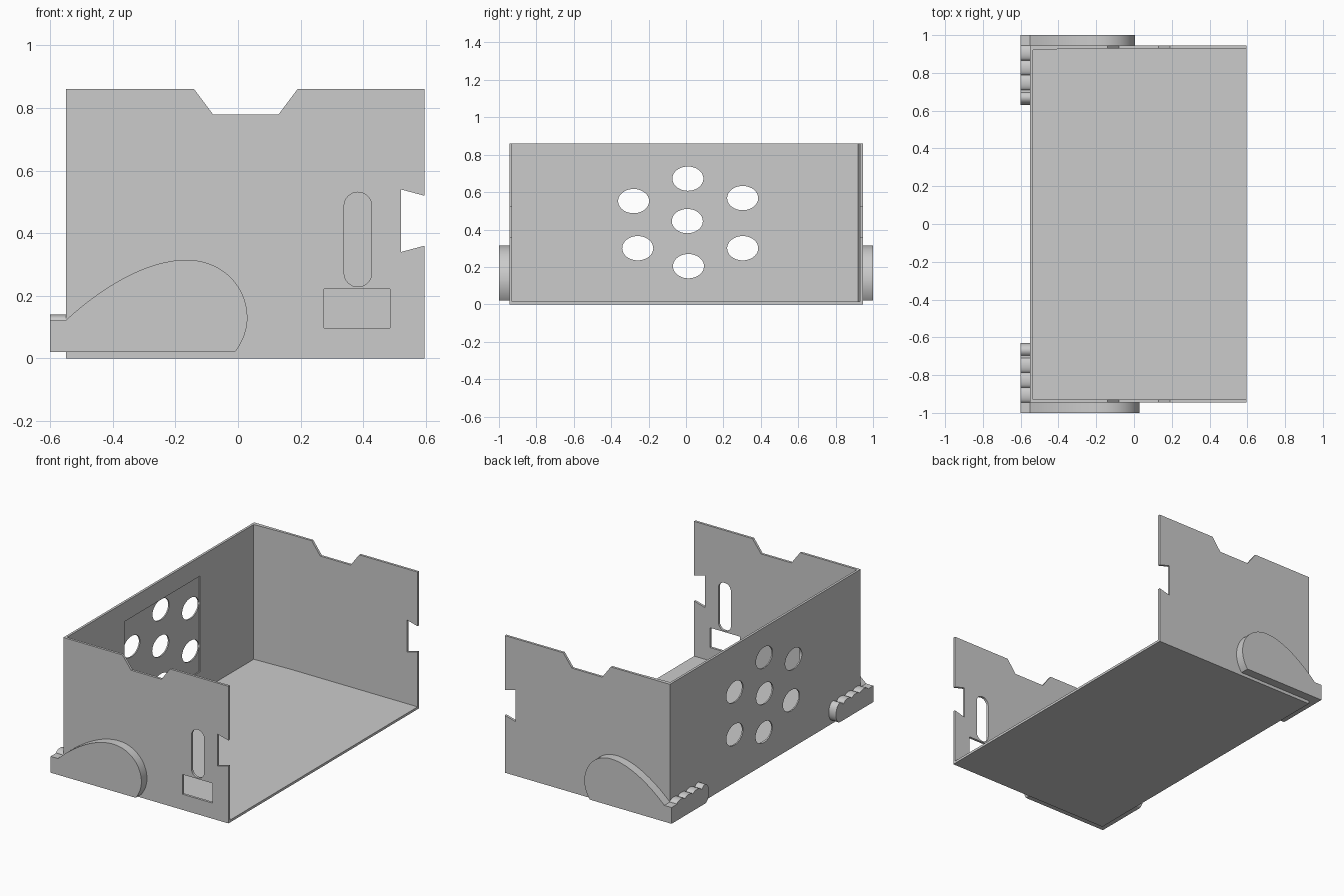
import bpy, bmesh
from math import sin, cos, pi, radians
from mathutils import Vector
from mathutils.geometry import interpolate_bezier

if "Cube" in bpy.data.objects:
    bpy.data.objects.remove(bpy.data.objects["Cube"], do_unlink=True)

grey = bpy.data.materials.new("plain_grey")
grey.use_nodes = True
grey.diffuse_color = (0.6, 0.6, 0.6, 1)
grey.node_tree.nodes["Principled BSDF"].inputs["Base Color"].default_value = (0.6, 0.6, 0.6, 1)

X0, X1, Y, H = -0.55, 0.595, 0.945, 0.86   # tray extents
T = 0.015                                  # sheet thickness
YI = Y - T


def prism(name, outline, axis, start, end):
    """Extrude a 2D outline along x, y or z."""
    place = {"x": lambda a, b: (start, a, b),
             "y": lambda a, b: (a, start, b),
             "z": lambda a, b: (a, b, start)}[axis]
    bm = bmesh.new()
    face = bm.faces.new([bm.verts.new(place(a, b)) for a, b in outline])
    moved = bmesh.ops.extrude_face_region(bm, geom=[face])["geom"]
    offset = Vector([end - start if c == axis else 0 for c in "xyz"])
    bmesh.ops.translate(bm, vec=offset,
                        verts=[v for v in moved if isinstance(v, bmesh.types.BMVert)])
    bmesh.ops.recalc_face_normals(bm, faces=bm.faces)
    mesh = bpy.data.meshes.new(name)
    bm.to_mesh(mesh)
    bm.free()
    mesh.materials.append(grey)
    obj = bpy.data.objects.new(name, mesh)
    bpy.context.collection.objects.link(obj)
    return obj


def rect(a0, a1, b0, b1):
    return [(a0, b0), (a1, b0), (a1, b1), (a0, b1)]


def arc(ca, cb, ra, rb, begin, stop, steps):
    angles = [radians(begin + (stop - begin) * i / steps) for i in range(steps + 1)]
    return [(ca + ra * cos(t), cb + rb * sin(t)) for t in angles]


def bezier(*points):
    curve = interpolate_bezier(*[Vector(p) for p in points], 20)
    return [(p.x, p.y) for p in curve]


def cut(obj, cutter):
    """Subtract the cutter and bake the result."""
    cutter.hide_render = True
    mod = obj.modifiers.new("cut", "BOOLEAN")
    mod.operation, mod.solver, mod.object = "DIFFERENCE", "EXACT", cutter
    graph = bpy.context.evaluated_depsgraph_get()
    baked = bpy.data.meshes.new_from_object(obj.evaluated_get(graph))
    obj.modifiers.clear()
    obj.data = baked
    bpy.data.objects.remove(cutter, do_unlink=True)


parts = []

# Floor
parts.append(prism("floor", rect(X0 + T, X1, -YI, YI), "z", 0, T))

# Long wall with a shallow inner recess and seven vent holes
long_wall = prism("vented_wall", rect(-YI, YI, 0, H), "x", X0, X0 + T)
cut(long_wall, prism("recess", rect(-0.36, 0.39, 0.14, 0.74), "x", X0 + 0.008, X0 + 0.1))
vents = [(-0.28, 0.552), (0.01, 0.672), (0.303, 0.568), (0.007, 0.445),
         (-0.258, 0.3), (0.303, 0.3), (0.013, 0.204)]
for y, z in vents:
    hole = arc(y, z, 0.083, 0.065, 0, 360, 40)[:-1]
    cut(long_wall, prism("vent", hole, "x", X0 - 0.1, X0 + 0.1))
parts.append(long_wall)

# End walls with a top notch and a side notch
wall_outline = [(X0, 0), (X1, 0), (X1, 0.36), (0.52, 0.34), (0.52, 0.54), (X1, 0.52),
                (X1, H), (0.19, H), (0.13, 0.78), (-0.08, 0.78), (-0.14, H), (X0, H)]
front_wall = prism("front_wall", wall_outline, "y", -Y, -YI)
back_wall = prism("back_wall", wall_outline, "y", Y, YI)

# Rounded slot and rectangular opening in the front wall only
slot = arc(0.383, 0.487, 0.044, 0.044, 0, 180, 16) + arc(0.383, 0.273, 0.044, 0.044, 180, 360, 16)
cut(front_wall, prism("slot", slot, "y", -Y - 0.1, -YI + 0.1))
cut(front_wall, prism("opening", rect(0.275, 0.485, 0.098, 0.222), "y", -Y - 0.1, -YI + 0.1))
parts += [front_wall, back_wall]

# Slim thickening inside the back corner
parts.append(prism("corner_wedge", [(X0 + T, YI), (-0.29, YI), (X0 + T, YI - 0.01)], "z", T, H))

# Curved side fins and knuckled end strips, one pair at each end
fin = [(-0.6, 0.02), (-0.6, 0.122)]
fin += bezier((X0, 0.122), (-0.45, 0.215), (-0.3, 0.315), (-0.165, 0.315))
fin += bezier((-0.165, 0.315), (-0.05, 0.315), (0.03, 0.23), (0.03, 0.13))[1:]
fin += bezier((0.03, 0.13), (0.03, 0.085), (0.01, 0.045), (-0.01, 0.02))[1:]

for side, label, stretch in ((-1, "front", 1.0), (1, "back", 0.957)):
    outline = [(X0 + (x - X0) * stretch if x > X0 else x, z) for x, z in fin]
    parts.append(prism(label + "_fin", outline, "y", side * Y, side))

    strip = [(Y, 0.02)]
    for i in range(3):
        strip += arc(0.906 - 0.079 * i, 0.122, 0.0395, 0.018, 0, 180, 10)
    strip += arc(0.669, 0.08, 0.04, 0.06, 45, 270, 24)
    strip = [(side * y, z) for y, z in strip]
    # drop repeated points where neighbouring knuckles meet
    strip = [p for i, p in enumerate(strip)
             if (Vector(p) - Vector(strip[i - 1])).length > 0.0005]
    parts.append(prism(label + "_knuckle_strip", strip, "x", -0.6, X0))

# Smooth the curves, keep the edges sharp
bpy.ops.object.select_all(action="DESELECT")
for part in parts:
    part.select_set(True)
bpy.context.view_layer.objects.active = parts[0]
bpy.ops.object.shade_smooth_by_angle(angle=radians(30))
